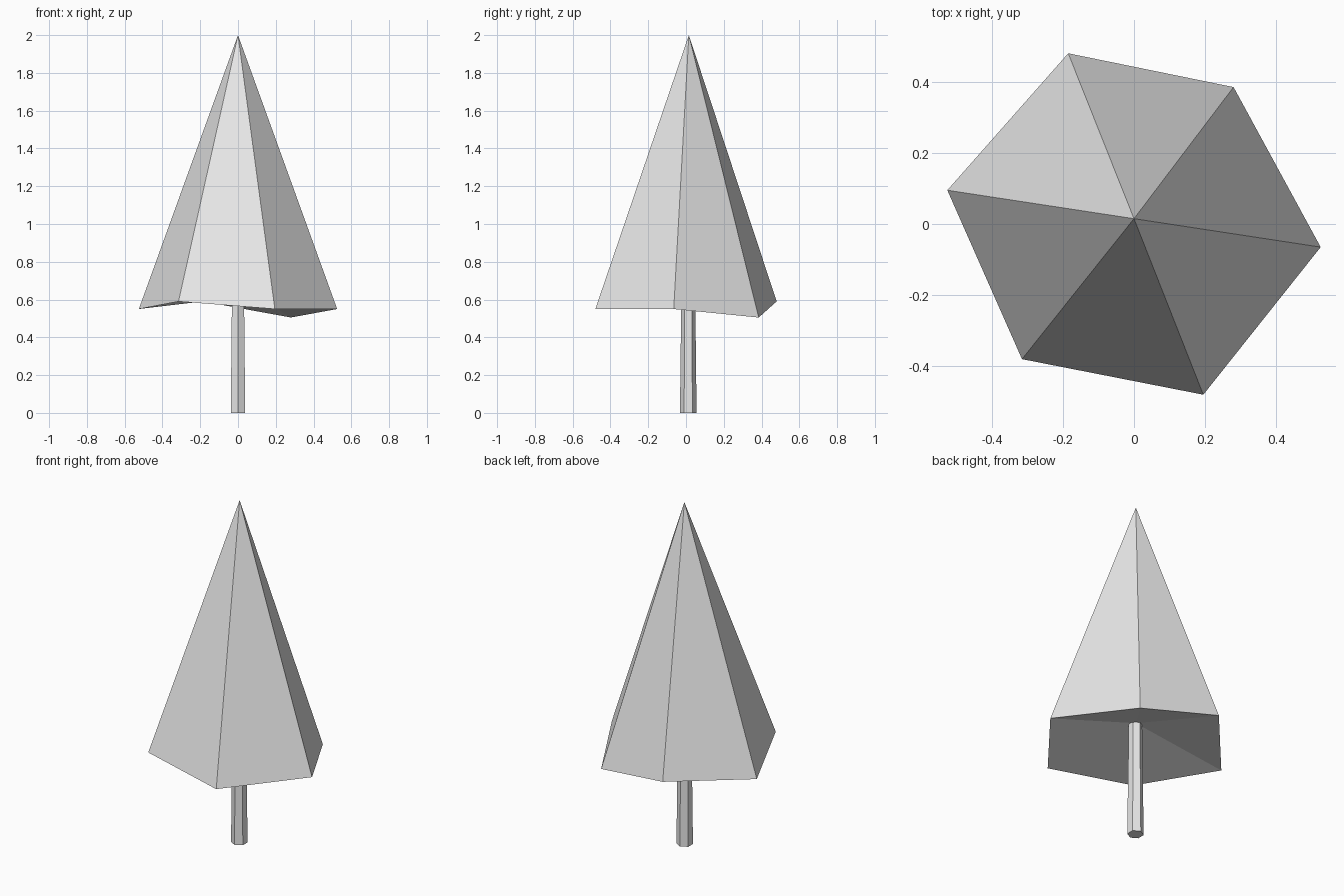
import bpy
import bmesh
from mathutils import Vector

if "Cube" in bpy.data.objects:
    bpy.data.objects.remove(bpy.data.objects["Cube"], do_unlink=True)


def make_material(name, color):
    mat = bpy.data.materials.new(name)
    mat.use_nodes = True
    mat.diffuse_color = color
    mat.node_tree.nodes["Principled BSDF"].inputs["Base Color"].default_value = color
    return mat


def finish(bm, name, mat):
    bmesh.ops.recalc_face_normals(bm, faces=bm.faces)
    mesh = bpy.data.meshes.new(name)
    bm.to_mesh(mesh)
    bm.free()
    mesh.materials.append(mat)
    obj = bpy.data.objects.new(name, mesh)
    bpy.context.collection.objects.link(obj)
    return obj


grey = make_material("light_grey", (0.8, 0.8, 0.8, 1))

# Foliage: uneven six-sided cone with a hollowed underside
rim_points = [(0.525, -0.065, 0.55), (0.28, 0.385, 0.505), (-0.185, 0.48, 0.59),
              (-0.525, 0.095, 0.55), (-0.315, -0.38, 0.59), (0.195, -0.48, 0.55)]
bm = bmesh.new()
rim = [bm.verts.new(p) for p in rim_points]
apex = bm.verts.new((0, 0.015, 2))
hollow = bm.verts.new((0, 0.015, 0.68))
for a, b in zip(rim, rim[1:] + rim[:1]):
    bm.faces.new((a, b, apex))
    bm.faces.new((b, a, hollow))
finish(bm, "foliage", grey)

# Trunk: slim tapered six-sided post running up into the hollow
height = 0.7
bm = bmesh.new()
bmesh.ops.create_cone(bm, cap_ends=True, segments=6,
                      radius1=0.044, radius2=0.036, depth=height)
bmesh.ops.translate(bm, verts=bm.verts, vec=Vector((0, 0.012, height / 2)))
finish(bm, "trunk", grey)
